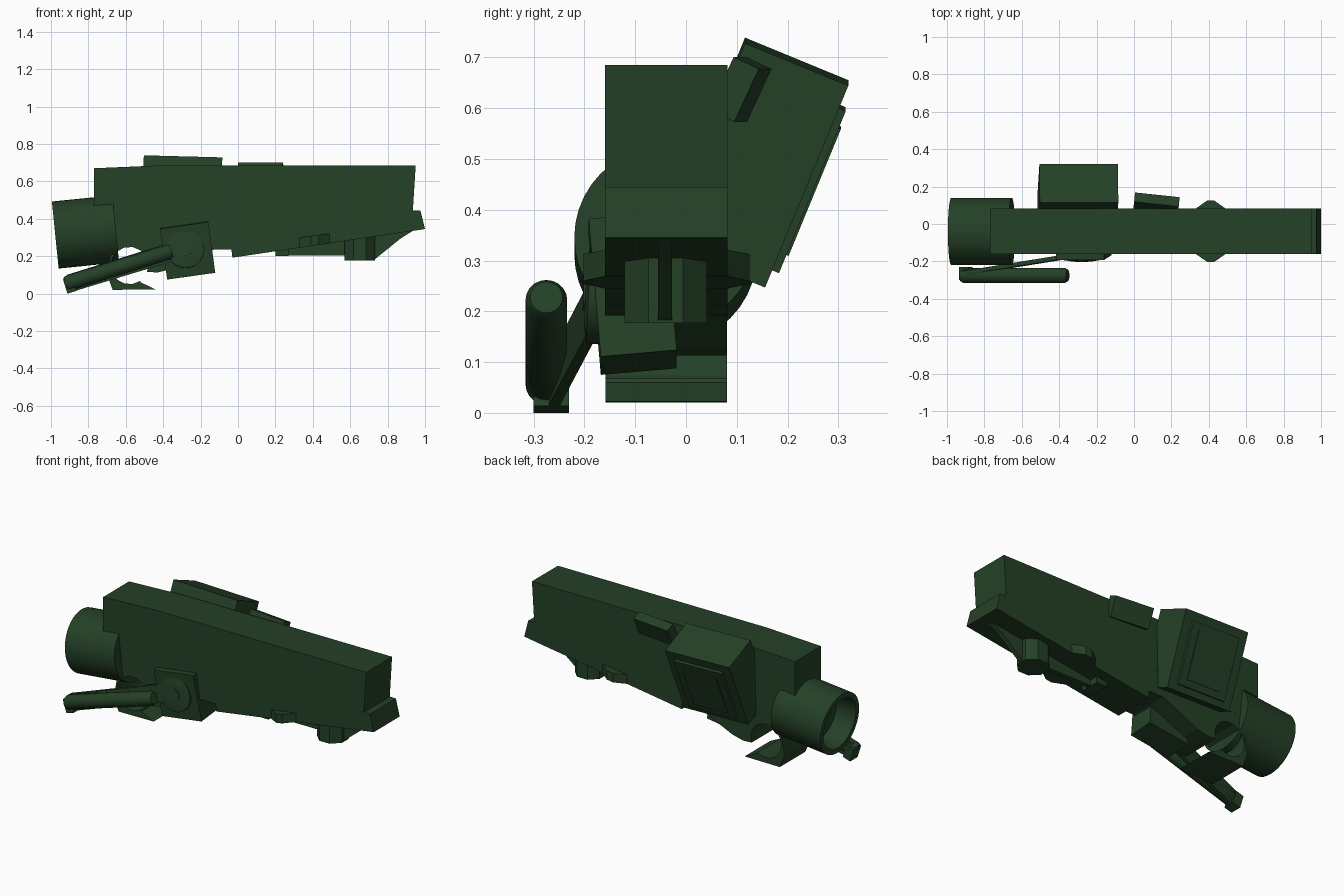
import bpy, bmesh, math
from mathutils import Vector, Euler

if "Cube" in bpy.data.objects:
    bpy.data.objects.remove(bpy.data.objects["Cube"])

green = bpy.data.materials.new("dark_olive_green")
green.diffuse_color = (0.018, 0.052, 0.020, 1)
green.use_nodes = True
green.node_tree.nodes["Principled BSDF"].inputs["Base Color"].default_value = green.diffuse_color


def finish(name, bm, smooth=False):
    bmesh.ops.recalc_face_normals(bm, faces=bm.faces)
    mesh = bpy.data.meshes.new(name)
    bm.to_mesh(mesh)
    bm.free()
    ob = bpy.data.objects.new(name, mesh)
    bpy.context.collection.objects.link(ob)
    mesh.materials.append(green)
    if smooth:
        bpy.ops.object.select_all(action='DESELECT')
        ob.select_set(True)
        bpy.context.view_layer.objects.active = ob
        bpy.ops.object.shade_smooth_by_angle(angle=math.radians(35))
    return ob


def slab(name, outline, y0, y1):
    """Extrude an (x, z) outline from y0 to y1."""
    bm = bmesh.new()
    face = bm.faces.new([bm.verts.new((x, y0, z)) for x, z in outline])
    out = bmesh.ops.extrude_face_region(bm, geom=[face])
    moved = [g for g in out["geom"] if isinstance(g, bmesh.types.BMVert)]
    bmesh.ops.translate(bm, verts=moved, vec=(0, y1 - y0, 0))
    bmesh.ops.triangulate(bm, faces=[f for f in bm.faces if len(f.verts) > 4])
    return finish(name, bm)


def box(name, centre, size, degrees=(0, 0, 0)):
    bm = bmesh.new()
    bmesh.ops.create_cube(bm, size=1)
    rot = Euler([math.radians(d) for d in degrees]).to_matrix()
    for v in bm.verts:
        v.co = rot @ Vector(a * b for a, b in zip(v.co, size)) + Vector(centre)
    return finish(name, bm)


def lathe(name, start, axis, profile, sides=32, smooth=True, turn=0.0):
    """Revolve (radius, distance) points around an axis; radius 0 closes the end."""
    quat = Vector(axis).to_track_quat('Z', 'Y')
    bm = bmesh.new()
    rings = []
    for r, t in profile:
        count = sides if r else 1
        angles = [turn + 2 * math.pi * i / sides for i in range(count)]
        rings.append([bm.verts.new(quat @ Vector((r * math.cos(a), r * math.sin(a), t))
                                   + Vector(start)) for a in angles])
    for a, b in zip(rings, rings[1:]):
        for i in range(sides):
            j = (i + 1) % sides
            quad = [a[i % len(a)], a[j % len(a)], b[j % len(b)], b[i % len(b)]]
            bm.faces.new(list(dict.fromkeys(quad)))
    return finish(name, bm, smooth)


Y0, Y1, MID = -0.16, 0.082, -0.04

# Long main housing, front and rear halves
slab("front_housing", [(-0.07, 0.685), (0.95, 0.685), (0.935, 0.445), (0.975, 0.445),
                       (1.0, 0.345), (-0.03, 0.192), (-0.035, 0.235), (-0.07, 0.235)], Y0, Y1)
slab("rear_housing", [(-0.77, 0.67), (-0.42, 0.685), (-0.07, 0.685), (-0.07, 0.38),
                      (-0.66, 0.31), (-0.68, 0.48), (-0.77, 0.47)], Y0, Y1)

# Lower grip with an open round notch
arc = [(-0.58 + 0.1 * math.cos(math.radians(a)), 0.15 + 0.1 * math.sin(math.radians(a)))
       for a in range(-55, -381, -25)]
slab("hook_grip", [(-0.66, 0.33), (-0.70, 0.10), (-0.67, 0.02), (-0.44, 0.022), (-0.52, 0.06)]
     + arc + [(-0.43, 0.113), (-0.36, 0.13), (-0.13, 0.235), (-0.07, 0.235), (-0.07, 0.385)],
     Y0 + 0.001, Y1 - 0.001)

# Hollow eyepiece at the rear
lathe("eyepiece_tube", (-0.977, MID, 0.313), (0.993, 0, 0.10),
      [(0, 0.12), (0.14, 0.12), (0.15, 0), (0.18, 0), (0.18, 0.325), (0, 0.325)], 40)

# Tilted module on the back side, with its cover panel
TILT = -22.4
box("side_module", (-0.30, 0.136, 0.493), (0.42, 0.22, 0.43), (TILT, 1.5, 0))
out = Vector((0, 0.925, -0.38))
panel_mid = Vector((-0.30, 0.136, 0.485)) + out * 0.108
box("module_panel", panel_mid, (0.31, 0.028, 0.345), (TILT, 1.5, 0))
box("module_panel_centre", panel_mid + out * 0.016, (0.22, 0.006, 0.27), (TILT, 1.5, 0))

# Small sloping hood on the back side
box("side_hood", (0.12, 0.107, 0.637), (0.24, 0.055, 0.115), (-25, 0, -6))

# Pivot mount on the front side
box("pivot_mount", (-0.27, -0.105, 0.235), (0.26, 0.15, 0.275), (5, -8, 0))
lathe("pivot_disc", (-0.28, -0.16, 0.235), (0, -1, 0.05),
      [(0, 0), (0.1, 0), (0.1, 0.032), (0.065, 0.038), (0.035, 0.038),
       (0.035, 0.042), (0, 0.042)], 24)

# Folding arm and its round handle
a, b = Vector((-0.30, -0.165, 0.24)), Vector((-0.90, -0.262, 0.055))
d = (b - a).normalized()
side = d.cross(Vector((0, 1, 0))).normalized() * 0.05
depth = Vector((0, 0.011, 0))
bm = bmesh.new()
ends = [[bm.verts.new(p + side * s * w + depth * t)
         for s, t in ((-1, -1), (1, -1), (1, 1), (-1, 1))] for p, w in ((a, 1), (b, 0.95))]
for ring in ends:
    bm.faces.new(ring)
for i in range(4):
    j = (i + 1) % 4
    bm.faces.new((ends[0][i], ends[0][j], ends[1][j], ends[1][i]))
finish("folding_arm", bm)
lathe("arm_handle", (-0.925, -0.275, 0.051), (0.565, 0, 0.175),
      [(0, 0), (0.032, 0), (0.041, 0.015), (0.041, 0.58), (0.032, 0.597), (0, 0.597)], 20)
box("arm_end_lip", (-0.90, -0.265, 0.045), (0.05, 0.07, 0.08), (0, -17, 0))

# Cross lug that pokes out of both sides
bm = bmesh.new()
lug = [(0.33, Y0), (0.39, -0.202), (0.43, -0.202), (0.49, Y0),
       (0.49, Y1), (0.43, 0.125), (0.39, 0.125), (0.33, Y1)]
lo = [bm.verts.new((x, y, 0.245 + 0.15 * (x - 0.33))) for x, y in lug]
hi = [bm.verts.new((x, y, 0.30 + 0.13 * (x - 0.33))) for x, y in lug]
bm.faces.new(lo)
bm.faces.new(hi)
for i in range(8):
    j = (i + 1) % 8
    bm.faces.new((lo[i], lo[j], hi[j], hi[i]))
finish("cross_lug", bm)

# Underside keel, octagonal foot and small block
slab("keel_fin", [(0.20, 0.26), (0.20, 0.203), (0.57, 0.203), (0.57, 0.182), (0.73, 0.182),
                  (0.87, 0.295), (0.95, 0.345), (0.57, 0.31)], -0.055, -0.028)
lathe("foot", (0.65, MID, 0.177), (0, 0, 1),
      [(0, 0), (0.088, 0), (0.088, 0.14), (0, 0.14)], 8, False, math.pi / 8)
box("keel_block", (0.235, MID, 0.225), (0.07, 0.12, 0.048))
